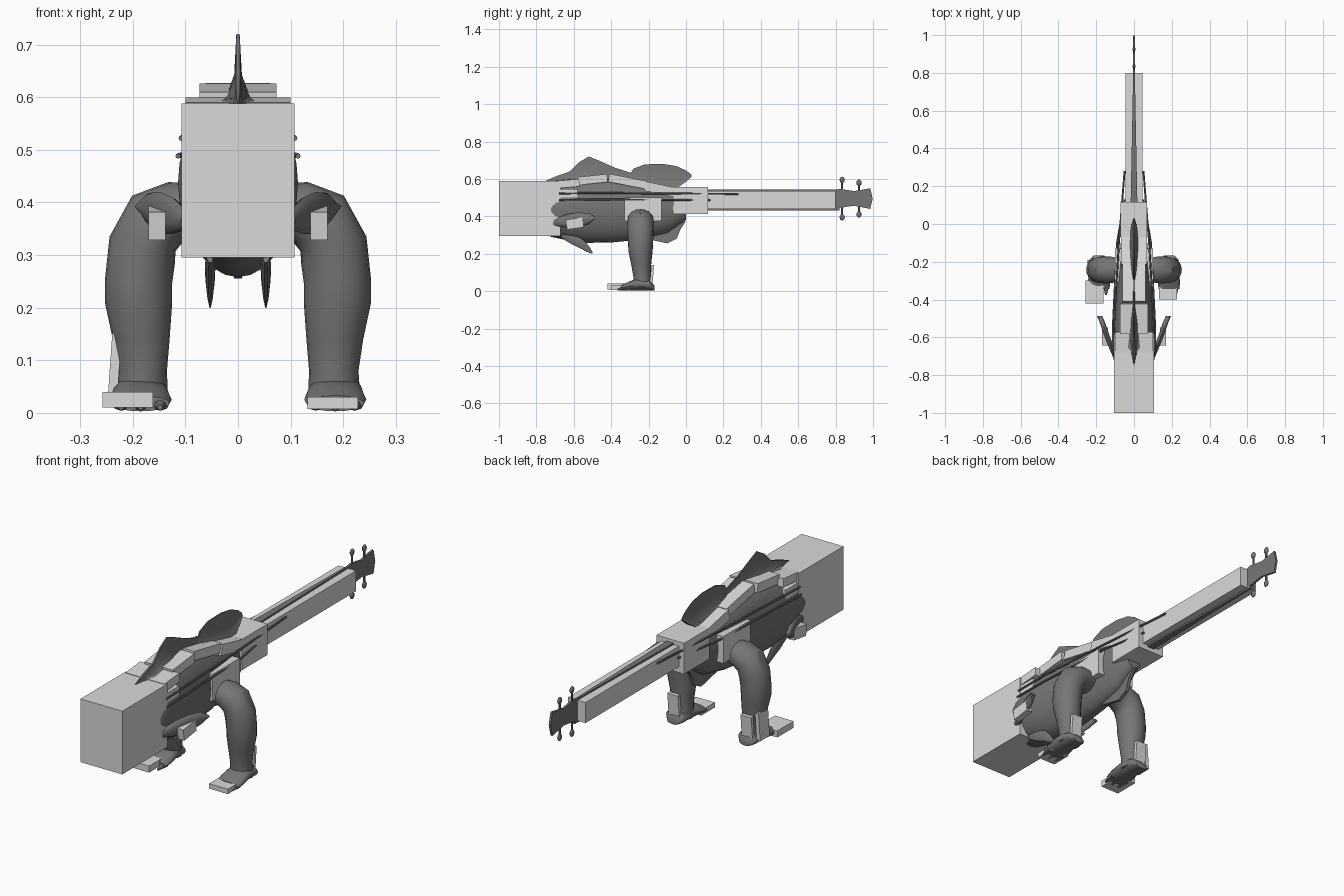
import bpy, math
from mathutils import Vector, Matrix

cube = bpy.data.objects.get("Cube")
if cube:
    bpy.data.objects.remove(cube, do_unlink=True)


def material(name, value):
    m = bpy.data.materials.new(name)
    m.use_nodes = True
    col = (value, value, value, 1)
    m.diffuse_color = col
    m.node_tree.nodes["Principled BSDF"].inputs["Base Color"].default_value = col
    return m


LIGHT = material("light grey", 0.7)
DARK = material("dark grey", 0.18)


def make(name, verts, faces, mat, smooth=False):
    me = bpy.data.meshes.new(name)
    me.from_pydata([tuple(v) for v in verts], [], faces)
    me.materials.append(mat)
    ob = bpy.data.objects.new(name, me)
    bpy.context.collection.objects.link(ob)
    bpy.ops.object.select_all(action='DESELECT')
    ob.select_set(True)
    bpy.context.view_layer.objects.active = ob
    bpy.ops.object.mode_set(mode='EDIT')
    bpy.ops.mesh.select_all(action='SELECT')
    bpy.ops.mesh.normals_make_consistent(inside=False)
    bpy.ops.object.mode_set(mode='OBJECT')
    if smooth:
        bpy.ops.object.shade_smooth_by_angle(angle=math.radians(40))
    return ob


def loft(name, rings, mat=DARK, smooth=True):
    """Skin a list of equal rings and cap both ends."""
    n = len(rings[0])
    verts = [v for r in rings for v in r]
    faces = [(i * n + j, i * n + (j + 1) % n, (i + 1) * n + (j + 1) % n, (i + 1) * n + j)
             for i in range(len(rings) - 1) for j in range(n)]
    faces += [tuple(range(n)), tuple(range(len(verts) - n, len(verts)))]
    return make(name, verts, faces, mat, smooth)


def oval(center, u, v, n=20):
    return [Vector(center) + Vector(u) * math.cos(a) + Vector(v) * math.sin(a)
            for a in (math.tau * k / n for k in range(n))]


def box(name, lo, hi, tilt=0, roll=0, mat=LIGHT):
    """Box between two corners, turned about x (tilt) and y (roll)."""
    lo, hi = Vector(lo), Vector(hi)
    mid, half = (lo + hi) / 2, (hi - lo) / 2
    rot = Matrix.Rotation(math.radians(tilt), 3, 'X') @ Matrix.Rotation(math.radians(roll), 3, 'Y')
    verts = [mid + rot @ Vector((half.x * a, half.y * b, half.z * c))
             for a in (-1, 1) for b in (-1, 1) for c in (-1, 1)]
    faces = [(0, 1, 3, 2), (4, 6, 7, 5), (0, 4, 5, 1), (2, 3, 7, 6), (0, 2, 6, 4), (1, 5, 7, 3)]
    return make(name, verts, faces, mat)


def plate(name, outline, x, half):
    """Flat side-on plate from a (y, z) outline."""
    return loft(name, [[Vector((x + d, y, z)) for y, z in outline] for d in (-half, half)], smooth=False)


def tube(name, points, radius, n=8):
    pts = [Vector(p) for p in points]
    rings = []
    for i, p in enumerate(pts):
        d = (pts[min(i + 1, len(pts) - 1)] - pts[max(i - 1, 0)]).normalized()
        u = d.orthogonal().normalized()
        rings.append(oval(p, u * radius, d.cross(u) * radius, n))
    return loft(name, rings)


def ridge_fin(name, stations):
    """Fin with a flared base from (y, base, top, half width)."""
    rings = []
    for y, b, t, w in stations:
        h = t - b
        side = [(w, b), (w * 0.5, b + h * 0.2), (w * 0.18, b + h * 0.45), (w * 0.08, t)]
        rings.append([Vector((x, y, z)) for x, z in side] +
                     [Vector((-x, y, z)) for x, z in reversed(side)])
    return loft(name, rings)


# Body: (y, bottom, top, half width)
body = [(-0.76, 0.31, 0.55, 0.07), (-0.72, 0.29, 0.58, 0.108), (-0.65, 0.275, 0.6, 0.114),
        (-0.55, 0.258, 0.605, 0.108), (-0.4, 0.26, 0.605, 0.098), (-0.25, 0.275, 0.585, 0.085),
        (-0.1, 0.31, 0.56, 0.07), (0.0, 0.38, 0.545, 0.045)]
loft("body", [oval((0, y, (b + t) / 2), (w, 0, 0), (0, 0, (t - b) / 2), 28) for y, b, t, w in body])

# Dorsal and belly fins
ridge_fin("front_dorsal_fin", [
    (-0.75, 0.57, 0.59, 0.02), (-0.7, 0.57, 0.612, 0.05), (-0.62, 0.58, 0.64, 0.05),
    (-0.57, 0.58, 0.69, 0.045), (-0.52, 0.58, 0.72, 0.04), (-0.47, 0.58, 0.7, 0.03),
    (-0.38, 0.58, 0.66, 0.025), (-0.27, 0.57, 0.625, 0.02)])
ridge_fin("rear_dorsal_fin", [
    (-0.31, 0.57, 0.61, 0.02), (-0.28, 0.57, 0.655, 0.03), (-0.22, 0.56, 0.678, 0.035),
    (-0.12, 0.55, 0.68, 0.03), (-0.05, 0.55, 0.668, 0.02), (0.0, 0.585, 0.645, 0.012),
    (0.03, 0.612, 0.622, 0.004)])
plate("anal_fin", [(-0.32, 0.3), (-0.2, 0.277), (-0.1, 0.255), (-0.05, 0.28), (-0.03, 0.33),
                   (0.0, 0.375), (-0.06, 0.35), (-0.1, 0.4), (-0.3, 0.38)], 0, 0.008)

# Head, neck and back blocks
box("head_block", (-0.107, -1, 0.295), (0.107, -0.67, 0.588))
box("neck_base_block", (-0.072, -0.07, 0.413), (0.07, 0.117, 0.556))
box("neck_block", (-0.045, 0.115, 0.44), (0.045, 0.8, 0.535))
box("back_block_1", (-0.1, -0.68, 0.555), (0.1, -0.57, 0.595), tilt=5)
box("back_block_2", (-0.073, -0.58, 0.575), (0.073, -0.42, 0.618), tilt=6)
box("back_block_3", (-0.062, -0.415, 0.565), (0.062, -0.21, 0.608), tilt=-11)
box("back_block_4", (-0.07, -0.22, 0.52), (0.07, -0.06, 0.57), tilt=-12)

# Fretboard, headstock and tuning pegs
loft("fretboard", [[Vector((sx * w, y, z)) for sx, z in
                    ((-1, 0.432), (1, 0.432), (1, 0.543), (-1, 0.543))]
                   for y, w in ((0.1, 0.018), (0.82, 0.004))], smooth=False)
plate("headstock", [(0.78, 0.455), (0.82, 0.445), (0.9, 0.457), (0.985, 0.44), (0.998, 0.495),
                    (0.985, 0.55), (0.9, 0.535), (0.82, 0.547), (0.78, 0.535)], 0, 0.005)
for y, reach in ((0.835, 0.1), (0.925, 0.085)):
    for s in (-1, 1):
        tube("peg_post", [(0, y, 0.495), (0, y, 0.495 + s * reach)], 0.005)
        bpy.ops.mesh.primitive_uv_sphere_add(segments=10, ring_count=6, radius=1,
                                             location=(0, y, 0.495 + s * reach))
        knob = bpy.context.object
        knob.name = "peg_knob"
        knob.scale = (0.008, 0.014, 0.017)
        knob.data.materials.append(DARK)
        bpy.ops.object.shade_smooth()

# Leg rings: (x, z, ring tilt in degrees, radius across, radius along y)
leg = [(0.07, 0.385, 90, 0.05, 0.06), (0.12, 0.38, 78, 0.06, 0.07), (0.16, 0.36, 52, 0.067, 0.072),
       (0.182, 0.31, 22, 0.067, 0.069), (0.189, 0.25, 3, 0.064, 0.067), (0.189, 0.21, 0, 0.064, 0.064),
       (0.184, 0.14, 0, 0.054, 0.053), (0.182, 0.08, 0, 0.047, 0.046), (0.183, 0.02, 0, 0.05, 0.05)]
foot = [(-0.168, 0.025, 0.03), (-0.19, 0.055, 0.05), (-0.25, 0.07, 0.053),
        (-0.31, 0.045, 0.059), (-0.345, 0.03, 0.055)]

for s, side in ((1, "left"), (-1, "right")):
    rings = []
    for x, z, tilt, rx, ry in leg:
        a = math.radians(tilt)
        y = -0.243 + 0.012 * max(0, 0.2 - z) / 0.2
        rings.append(oval((s * x, y, z), (s * rx * math.cos(a), 0, rx * math.sin(a)), (0, ry, 0)))
    loft(side + "_leg", rings)
    loft(side + "_foot", [oval((s * 0.185, y, 0.003 + h / 2), (w, 0, 0), (0, 0, h / 2), 16)
                          for y, h, w in foot])
    for dx in (-0.037, 0, 0.037):
        x = s * 0.185 + dx
        loft(side + "_toe", [oval((x, -0.32, 0.018), (0.018, 0, 0), (0, 0, 0.014), 8),
                             oval((x, -0.375, 0.01), (0.005, 0, 0), (0, 0, 0.005), 8)])

    # Hip and ankle blocks
    inner, outer = sorted((s * 0.065, s * 0.1))
    box(side + "_hip_block", (inner, -0.33, 0.375), (outer, -0.13, 0.5))
    inner, outer = sorted((s * 0.16, s * 0.215))
    box(side + "_ankle_block", (inner, -0.19, 0.03), (outer, -0.175, 0.14), tilt=-5)

    # Paired swimming fins
    fin = [(0.095, -0.71, 0.365, 0.015), (0.125, -0.64, 0.375, 0.035), (0.148, -0.58, 0.38, 0.04),
           (0.168, -0.52, 0.388, 0.03), (0.182, -0.487, 0.392, 0.006)]
    loft(side + "_pectoral_fin", [oval((s * x, y, z), (0.014, 0, 0), (0, 0, h), 12)
                                  for x, y, z, h in fin])
    inner, outer = sorted((s * 0.138, s * 0.17))
    box(side + "_fin_block", (inner, -0.64, 0.335), (outer, -0.55, 0.388), tilt=8)
    pelvic = [(-0.66, 0.305, 0.02), (-0.6, 0.275, 0.025), (-0.555, 0.25, 0.022),
              (-0.525, 0.225, 0.015), (-0.5, 0.203, 0.004)]
    loft(side + "_pelvic_fin", [oval((s * 0.053, y, z), (0.4 * h, 0, 0), (0, h * 0.5, h), 10)
                                for y, z, h in pelvic])

    # Strings along the flank
    tube(side + "_upper_string", [(s * 0.108, -0.68, 0.522), (s * 0.104, -0.5, 0.525),
                                  (s * 0.08, -0.1, 0.522), (s * 0.05, 0.28, 0.52)], 0.005)
    tube(side + "_lower_string", [(s * 0.114, -0.68, 0.488), (s * 0.11, -0.5, 0.49),
                                  (s * 0.09, -0.1, 0.488), (s * 0.05, 0.13, 0.487)], 0.005)
    inner, outer = sorted((s * 0.08, s * 0.105))
    box(side + "_cheek_block", (inner, -0.68, 0.5), (outer, -0.58, 0.545))

# Toe blocks and outer shin block
box("left_toe_block", (0.132, -0.4, 0.007), (0.228, -0.3, 0.03))
box("right_toe_block", (-0.258, -0.42, 0.01), (-0.162, -0.3, 0.04))
box("right_shin_block", (-0.243, -0.26, 0.03), (-0.225, -0.19, 0.155), roll=4)
